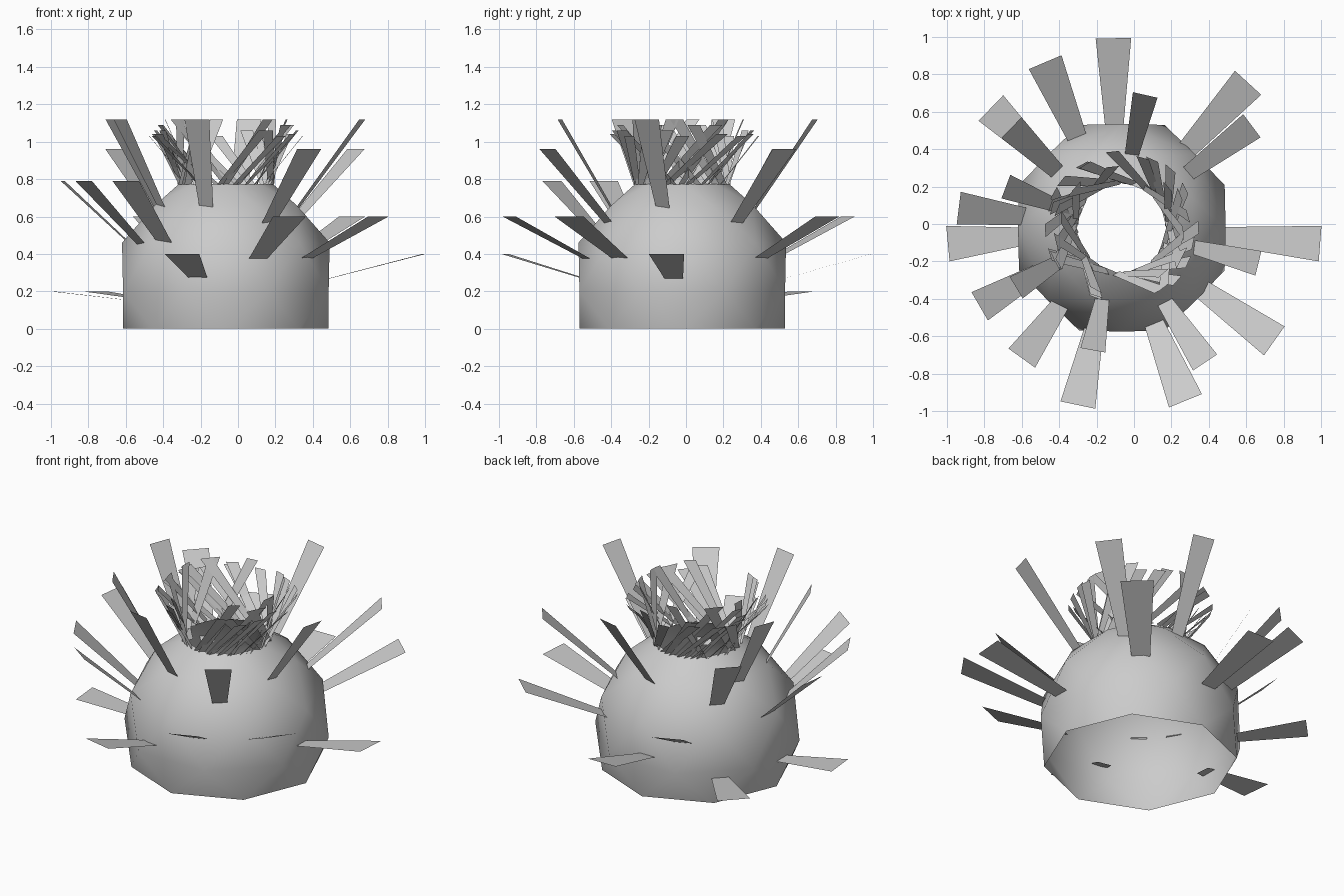
import bpy, math, random
from mathutils import Vector

if "Cube" in bpy.data.objects:
    bpy.data.objects.remove(bpy.data.objects["Cube"])

random.seed(4)
C = Vector((-0.065, -0.02, 0))          # axis of the body
LEAF_C = Vector((-0.10, -0.02, 0))      # point the outer leaves aim at


def make_object(name, verts, faces, smooth=False):
    me = bpy.data.meshes.new(name)
    me.from_pydata([tuple(v) for v in verts], [], faces)
    me.update()
    ob = bpy.data.objects.new(name, me)
    bpy.context.collection.objects.link(ob)
    for p in me.polygons:
        p.use_smooth = smooth
    return ob


# Eight-sided body, each ring turned half a step from the one below;
# open at the bottom and at the crown
rings = [(0.55, 0), (0.595, 0.2), (0.555, 0.46), (0.41, 0.66), (0.25, 0.775)]
N = 8
verts, faces = [], []
for j, (r, z) in enumerate(rings):
    for i in range(N):
        a = 2 * math.pi * (i + 0.5 * (j % 2)) / N
        verts.append(C + Vector((r * math.cos(a), r * math.sin(a), z)))
for j in range(len(rings) - 1):
    lo, up = j * N, (j + 1) * N
    for i in range(N):
        k = (i + 1) % N
        if j % 2 == 0:
            faces += [(lo + i, lo + k, up + i), (lo + k, up + k, up + i)]
        else:
            faces += [(lo + i, lo + k, up + k), (lo + i, up + k, up + i)]
make_object("body", verts, faces, smooth=True)


def add_leaf(verts, faces, base, tip, side, base_width, tip_width):
    """Flat tapered blade from base to tip."""
    n = len(verts)
    verts += [base - side * base_width / 2, base + side * base_width / 2,
              tip + side * tip_width / 2, tip - side * tip_width / 2]
    faces.append((n, n + 1, n + 2, n + 3))


# Outer leaves: tip height, base height, base radius, widths, tip positions
rows = [
    (0.20, 0.15, 0.50, 0.09, 0.19, [(-0.765, 0.62), (-0.995, -0.105)]),
    (0.40, 0.255, 0.50, 0.09, 0.19, [(0.995, -0.105), (-0.11, 0.993), (-0.30, -0.968)]),
    (0.60, 0.36, 0.51, 0.10, 0.19,
     [(0.75, -0.625), (0.275, -0.945), (0.61, 0.755), (-0.475, 0.865)]),
    (0.79, 0.44, 0.50, 0.09, 0.175, [(-0.60, -0.717), (-0.825, -0.44), (-0.937, 0.085)]),
    (0.96, 0.54, 0.43, 0.08, 0.155, [(0.38, -0.74), (0.63, 0.525), (-0.655, 0.515)]),
    (1.12, 0.61, 0.37, 0.07, 0.135,
     [(0.665, -0.21), (0.06, 0.69), (-0.685, 0.20), (-0.63, -0.34), (-0.22, -0.675)]),
]
verts, faces = [], []
for tip_z, base_z, base_r, bw, tw, tips in rows:
    for x, y in tips:
        flat = Vector((x, y, 0))
        out = (flat - LEAF_C).normalized()
        side = Vector((-out.y, out.x, 0))
        base = flat - out * ((flat - C).length - base_r) + Vector((0, 0, base_z))
        add_leaf(verts, faces, base, Vector((x, y, tip_z)), side, bw, tw)
make_object("outer_leaves", verts, faces)

# Crown of narrow leaves leaning around the top opening
verts, faces = [], []
count = 40
for i in range(count):
    a = 2 * math.pi * i / count + random.uniform(-0.05, 0.05)
    step = i % 5
    tip_z = (1.12, 1.03, 1.09, 1.04, 1.06)[step]
    tip_r = (0.33, 0.41, 0.36, 0.40, 0.39)[step]
    sign = 1 if random.random() < 0.65 else -1
    turn = random.uniform(0.6, 1.0) * sign
    base = C + Vector((0.245 * math.cos(a), 0.245 * math.sin(a), 0.77))
    tip = C + Vector((tip_r * math.cos(a + turn), tip_r * math.sin(a + turn), tip_z))
    s = a + turn * 0.5 + math.pi / 2 + 0.35 * sign
    side = Vector((math.cos(s), math.sin(s), 0))
    add_leaf(verts, faces, base, tip, side, 0.04, 0.07)
make_object("crown_leaves", verts, faces)
